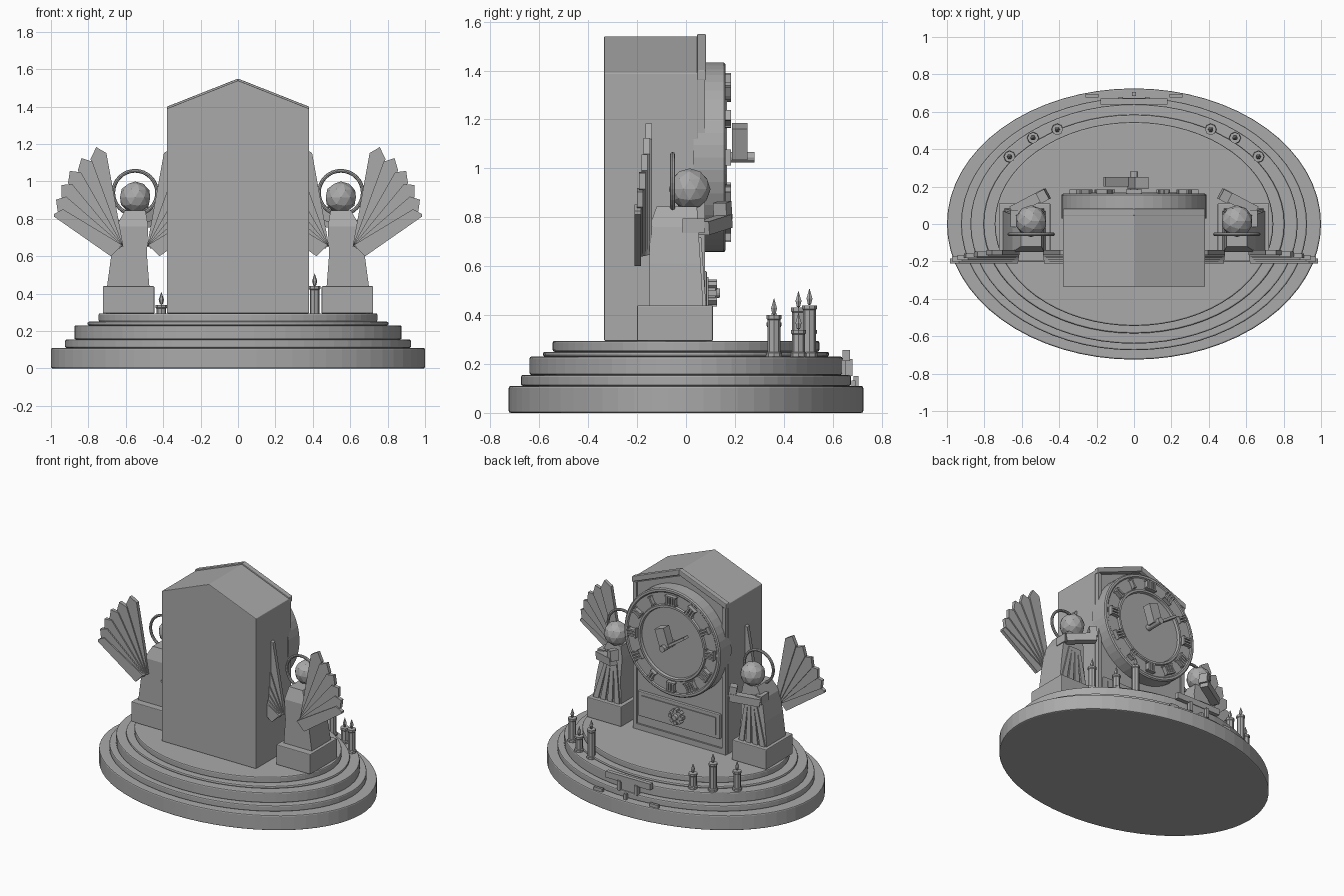
import bpy, bmesh, math
from mathutils import Matrix, Vector

old = bpy.data.objects.get("Cube")
if old:
    bpy.data.objects.remove(old, do_unlink=True)

stone = bpy.data.materials.new("grey_stone")
stone.use_nodes = True
GREY = (0.4, 0.4, 0.4, 1)
stone.diffuse_color = GREY
stone.node_tree.nodes["Principled BSDF"].inputs["Base Color"].default_value = GREY

TO_BACK = Matrix.Rotation(-math.pi / 2, 4, 'X')    # turns local z into +y


def finish(name, bm, matrix=Matrix(), bevel=0):
    bmesh.ops.transform(bm, matrix=matrix, verts=bm.verts)
    bmesh.ops.recalc_face_normals(bm, faces=bm.faces)
    mesh = bpy.data.meshes.new(name)
    bm.to_mesh(mesh)
    bm.free()
    mesh.materials.append(stone)
    ob = bpy.data.objects.new(name, mesh)
    bpy.context.collection.objects.link(ob)
    if bevel:
        mod = ob.modifiers.new("bevel", 'BEVEL')
        mod.width, mod.segments = bevel, 2
        mod.limit_method, mod.angle_limit = 'ANGLE', math.radians(40)
    return ob


def box(name, centre, size, rot=Matrix(), bevel=0):
    bm = bmesh.new()
    bmesh.ops.create_cube(bm, size=1)
    return finish(name, bm, Matrix.Translation(centre) @ rot @ Matrix.Diagonal((*size, 1)), bevel)


def lathe(name, profile, steps, matrix=Matrix(), bevel=0):
    """Spin (radius, height) points round z."""
    bm = bmesh.new()
    vs = [bm.verts.new((r, 0, z)) for r, z in profile]
    es = [bm.edges.new(p) for p in zip(vs, vs[1:])]
    bmesh.ops.spin(bm, geom=vs + es, cent=(0, 0, 0), axis=(0, 0, 1),
                   angle=2 * math.pi, steps=steps)
    bmesh.ops.remove_doubles(bm, verts=bm.verts, dist=0.0001)
    return finish(name, bm, matrix, bevel)


def loft(name, loops, matrix=Matrix(), bevel=0):
    """Skin a stack of matching point loops and cap both ends."""
    bm = bmesh.new()
    rings = [[bm.verts.new(p) for p in loop] for loop in loops]
    n = len(rings[0])
    for a, b in zip(rings, rings[1:]):
        for i in range(n):
            bm.faces.new((a[i], a[(i + 1) % n], b[(i + 1) % n], b[i]))
    bm.faces.new(rings[0])
    bm.faces.new(rings[-1])
    return finish(name, bm, matrix, bevel)


def plate(name, outline, y0, y1, bevel=0):
    return loft(name, [[(x, y, z) for x, z in outline] for y in (y0, y1)], bevel=bevel)


# Oval stepped base
tiers = [(1.0, .725, 0, .11), (.925, .675, .11, .155), (.875, .64, .155, .23),
         (.805, .585, .23, .25), (.745, .545, .25, .295)]
for i, (rx, ry, z0, z1) in enumerate(tiers):
    lathe(f"base_tier_{i + 1}", [(0, z0), (1, z0), (1, z1), (0, z1)], 64,
          Matrix.Diagonal((rx, ry, 1, 1)), bevel=.008)


# Clock case with gabled roof
def gable(w, z0, eave, peak):
    return [(-w, z0), (w, z0), (w, eave), (0, peak), (-w, eave)]


plate("clock_case", gable(.38, .295, 1.39, 1.54), -.335, .05, .004)
plate("case_face", gable(.355, .295, 1.36, 1.50), .05, .065)
for s in (-1, 1):
    plate("gable_moulding", [(0, 1.55), (s * .38, 1.40), (s * .38, 1.36), (0, 1.51)], .045, .082, .004)
    box("face_stile", (s * .36, .06, .83), (.03, .035, 1.07))
box("face_sill", (0, .06, .315), (.75, .035, .04))

# Lower panel and its rosette
box("lower_panel", (0, .07, .49), (.66, .03, .18), bevel=.005)
box("panel_inset", (0, .085, .49), (.60, .012, .13))
rosette = Matrix.Translation((0, .09, .49))
lathe("rosette_disc", [(0, 0), (.042, 0), (.042, .03), (.022, .03), (.018, .05), (0, .05)], 16, rosette @ TO_BACK)
for k in range(8):
    turn = rosette @ Matrix.Rotation(k * math.pi / 4, 4, 'Y')
    box("rosette_petal", turn @ Vector((0, .018, .044)), (.022, .036, .022), turn.to_3x3().to_4x4())

# Dial
dial = Matrix.Translation((0, 0, 1.045))
lathe("dial", [(0, .03), (.388, .03), (.388, .155), (.38, .162), (.365, .162), (.358, .156),
               (.275, .156), (.27, .168), (.255, .168), (.25, .15), (0, .15)], 48, dial @ TO_BACK)

# Hour marks: groups of radial bars with end caps
for hour, bars in enumerate([4, 1, 2, 3, 3, 2, 3, 4, 4, 3, 2, 3]):
    turn = dial @ Matrix.Rotation(hour * math.pi / 6, 4, 'Y')
    rot = turn.to_3x3().to_4x4()
    for b in range(bars):
        box("hour_bar", turn @ Vector(((b - (bars - 1) / 2) * .02, .17, .313)), (.012, .03, .064), rot)
    for r in (.284, .342):
        box("hour_cap", turn @ Vector((0, .17, r)), (bars * .02 + .006, .03, .008), rot)


# Hands and hub
def hand(name, angle, length, width, y, depth):
    turn = dial @ Matrix.Rotation(angle, 4, 'Y')
    box(name, turn @ Vector((0, y, length / 2)), (width, depth, length), turn.to_3x3().to_4x4())


hand("hour_hand", math.radians(18), .135, .075, .22, .065)
hand("minute_hand", math.radians(-56), .19, .018, .225, .05)
lathe("hand_hub", [(0, .14), (.022, .14), (.022, .28), (0, .28)], 12, dial @ TO_BACK)


# Winged figures either side of the clock
def rect(cx, hw, y0, y1, z):
    return [(cx - hw, y0, z), (cx + hw, y0, z), (cx + hw, y1, z), (cx - hw, y1, z)]


def wing(cx, side):
    """Fan of overlapping feathers, lowest feather furthest to -y."""
    for k in range(6):
        ang = math.radians(26 + 10 * k)
        length = .40 + .03 * k
        d = Vector((math.cos(ang), math.sin(ang)))
        n = Vector((-d.y, d.x))
        root = Vector((.075, .65))
        pts = [root + n * .012, root - n * .012, root + d * length * .90 - n * .045,
               root + d * length, root + d * length * .92 + n * .045]
        if k == 0:
            pts[1] = Vector((.13, .60))
            pts[2] = root + d * length * .98 - n * .012
        y = -.21 + .009 * k
        plate("wing_feather", [(cx + side * p.x, p.y) for p in pts], y, y + .026)


for s in (-1, 1):
    hx = s * .55
    box("figure_plinth", (s * .585, -.045, .367), (.276, .31, .146), bevel=.005)
    loft("figure_robe", [rect(s * .587, .113, -.15, .07, .44), rect(s * .582, .095, -.15, .06, .61),
                         rect(s * .565, .085, -.15, .05, .76), rect(s * .55, .055, -.12, .045, .845)])
    # robe folds
    for k in range(4):
        t = (k - 1.5) / 1.5
        top, foot = Vector((s * .565 + t * .035, .05, .72)), Vector((s * .587 + t * .085, .062, .44))
        loft("robe_fold", [rect(p.x, w, p.y - .03, p.y + w, p.z) for p, w in ((foot, .02), (top, .012))])
    # head and halo
    bm = bmesh.new()
    bmesh.ops.create_icosphere(bm, subdivisions=2, radius=.085)
    finish("figure_head", bm, Matrix.Translation((hx, .015, .915)))
    bpy.ops.mesh.primitive_torus_add(location=(hx, -.055, .94), rotation=(math.pi / 2, 0, 0), major_radius=.117,
                                     minor_radius=.01, major_segments=32, minor_segments=8)
    bpy.context.object.name = "halo"
    bpy.context.object.data.materials.append(stone)
    # forearm and hand
    a, b = Vector((s * .65, .07, .755)), Vector((s * .47, .165, .785))
    rot = (b - a).to_track_quat('X', 'Z').to_matrix().to_4x4()
    box("forearm", (a + b) / 2, ((b - a).length, .055, .055), rot)
    box("hand", (s * .485, .15, .825), (.05, .06, .075), rot)
    box("upper_arm", (s * .635, .03, .765), (.05, .09, .06))
    for side in (-1, 1):
        wing(hx, side)


# Candles on the steps
def candle(x, y, top):
    spot = Matrix.Translation((x, y, 0))
    lathe("candle", [(0, .225), (.032, .225), (.032, .245), (.026, .25), (.026, top - .02),
                     (.03, top - .015), (.03, top), (0, top)], 8, spot)
    lathe("flame", [(0, top), (.008, top + .005), (.014, top + .028), (0, top + .07)], 6, spot)


for x, y, top in [(.665, .36, .40), (.54, .46, .34), (.41, .505, .44),
                  (-.665, .36, .37), (-.54, .46, .43), (-.41, .505, .34)]:
    candle(x, y, top)

# Ornament on the rear steps
box("ornament_bar", (0, .655, .235), (.36, .03, .045))
box("ornament_plate", (0, .65, .185), (.11, .03, .07))
box("ornament_peg", (0, .695, .13), (.02, .02, .04))
for s in (-1, 1):
    box("ornament_leg", (s * .07, .665, .185), (.025, .03, .07))
    box("ornament_foot", (s * .225, .685, .12), (.07, .018, .025))
